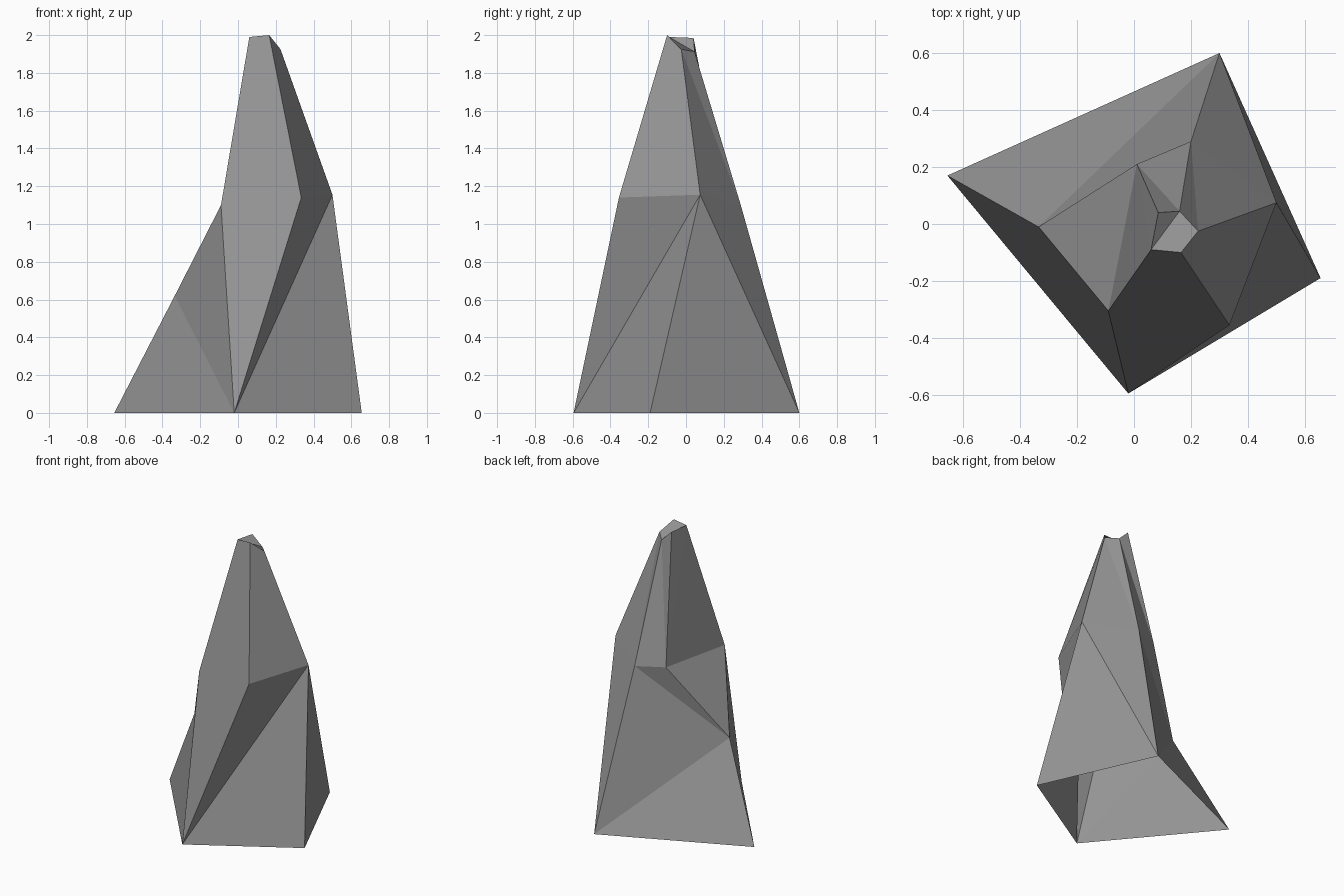
import bpy
import bmesh

default_cube = bpy.data.objects.get("Cube")
if default_cube:
    bpy.data.objects.remove(default_cube, do_unlink=True)


def make_material(name, colour):
    material = bpy.data.materials.new(name)
    material.use_nodes = True
    material.diffuse_color = colour
    shader = material.node_tree.nodes["Principled BSDF"]
    shader.inputs["Base Color"].default_value = colour
    shader.inputs["Roughness"].default_value = 0.9
    return material


def build_faceted_rock(name, corners, facets, material):
    """Join lettered corner points into flat facets, one word per facet."""
    bm = bmesh.new()
    verts = {letter: bm.verts.new(point) for letter, point in corners.items()}
    for facet in facets.split():
        face = bm.faces.new([verts[letter] for letter in facet])
        face.smooth = False
    bmesh.ops.recalc_face_normals(bm, faces=bm.faces[:])
    mesh = bpy.data.meshes.new(name)
    bm.to_mesh(mesh)
    bm.free()
    mesh.materials.append(material)
    rock = bpy.data.objects.new(name, mesh)
    bpy.context.scene.collection.objects.link(rock)
    return rock


# Square footprint on the ground
base = {
    "A": (-0.655, 0.17, 0), "B": (-0.02, -0.595, 0),
    "C": (0.655, -0.19, 0), "D": (0.3, 0.6, 0),
}

# Uneven shoulder, with one low ledge corner (H)
shoulder = {
    "E": (-0.09, -0.305, 1.1), "F": (0.335, -0.355, 1.14),
    "G": (0.5, 0.075, 1.155), "J": (0.2, 0.29, 1.1),
    "I": (0.01, 0.21, 1.11), "H": (-0.335, -0.01, 0.62),
}

# Chipped tip
tip = {
    "P": (0.06, -0.09, 1.99), "Q": (0.165, -0.1, 2.0),
    "R": (0.225, -0.025, 1.925), "S": (0.16, 0.045, 1.912),
    "T": (0.085, 0.04, 1.985),
}

# Facets: lower slopes, ledge, upper slopes, chipped top; the underside is open
lower_slopes = "ABH BEH BFG BGC CDG DJG ADH DHJ "
ledge = "HIJ HEI "
upper_slopes = "BEF EPQF FQRG GRJ JRS IJS IST EIP ITP "
chipped_top = "PQRS PST"

stone_grey = make_material("stone grey", (0.3, 0.3, 0.3, 1))
build_faceted_rock("rock_spire", {**base, **shoulder, **tip},
                   lower_slopes + ledge + upper_slopes + chipped_top, stone_grey)
